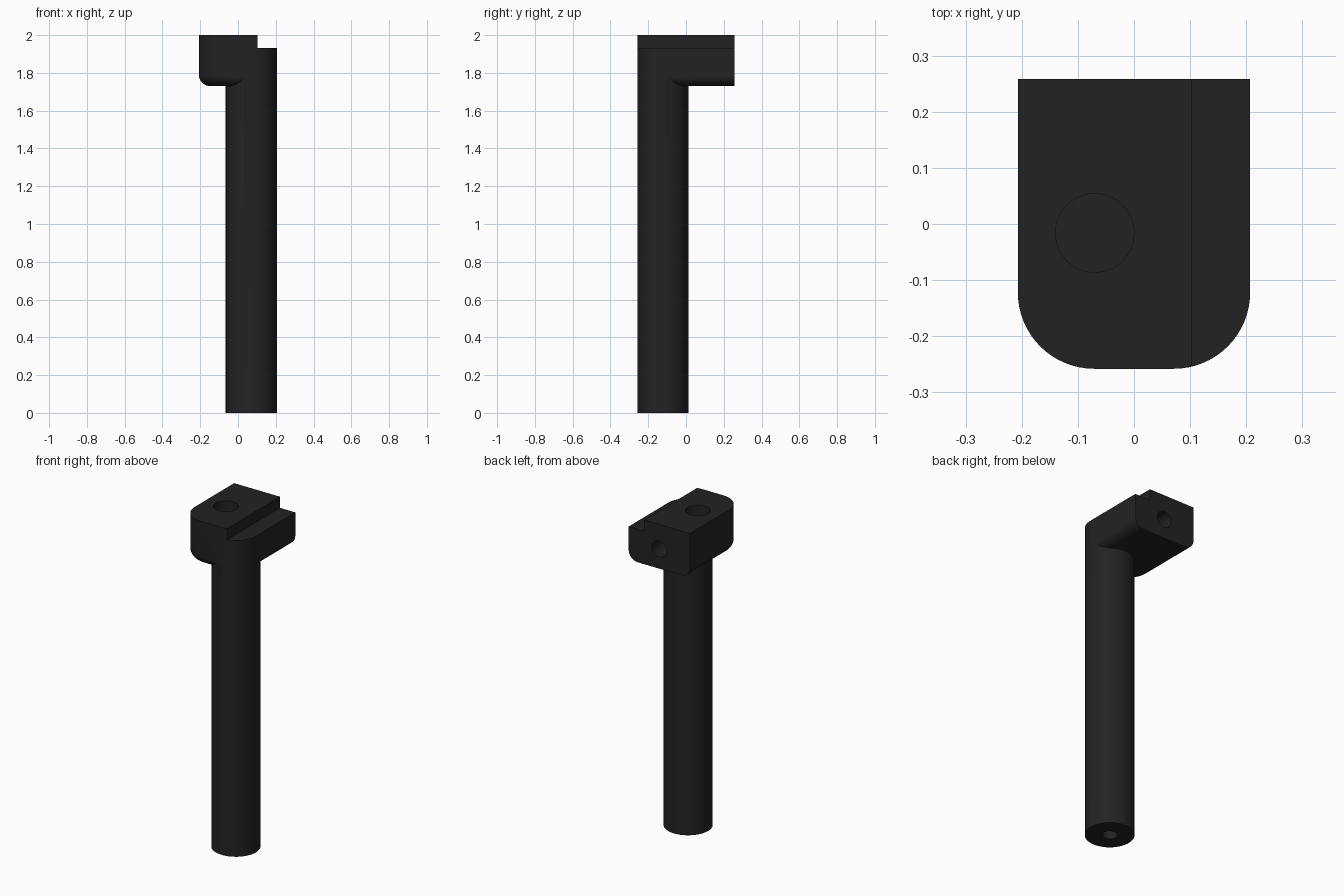
import bpy, bmesh, math

if "Cube" in bpy.data.objects:
    bpy.data.objects.remove(bpy.data.objects["Cube"])

HALF_X, FRONT, BACK = 0.207, -0.258, 0.258   # head outline
CORNER = 0.136                               # front corner radius = shaft radius
BOTTOM, TOP, FILLET = 1.73, 2.0, 0.06

black = bpy.data.materials.new("black")
black.diffuse_color = (0.0165, 0.0165, 0.0165, 1)
black.use_nodes = True
black.node_tree.nodes["Principled BSDF"].inputs["Base Color"].default_value = black.diffuse_color


def outline(inset):
    """U-shaped outline: round front corners, straight back edge."""
    r = CORNER - inset
    cx, cy = HALF_X - CORNER, FRONT + CORNER
    pts = [(HALF_X - inset, BACK), (-HALF_X + inset, BACK)]
    for x, start in ((-cx, 180), (cx, 270)):
        for i in range(17):
            a = math.radians(start + 90 * i / 16)
            pts.append((x + r * math.cos(a), cy + r * math.sin(a)))
    return pts


def make_head():
    # Outline rings stacked upwards, with a rounded lower edge
    bm = bmesh.new()
    levels = []
    for i in range(9):
        a = math.radians(90 * i / 8)
        levels.append((FILLET * (1 - math.sin(a)), BOTTOM + FILLET * (1 - math.cos(a))))
    levels.append((0, TOP))
    rings = [[bm.verts.new((x, y, z)) for x, y in outline(d)] for d, z in levels]
    for lo, hi in zip(rings, rings[1:]):
        for i in range(len(lo)):
            j = (i + 1) % len(lo)
            bm.faces.new((lo[i], lo[j], hi[j], hi[i]))
    bm.faces.new(rings[0][::-1])
    bm.faces.new(rings[-1])
    bmesh.ops.recalc_face_normals(bm, faces=bm.faces)
    mesh = bpy.data.meshes.new("bracket")
    bm.to_mesh(mesh)
    bm.free()
    obj = bpy.data.objects.new("bracket", mesh)
    bpy.context.collection.objects.link(obj)
    return obj


def cylinder(name, radius, depth, center, rot=(0, 0, 0), sides=48):
    bpy.ops.mesh.primitive_cylinder_add(vertices=sides, radius=radius, depth=depth,
                                        location=center, rotation=rot)
    bpy.context.object.name = name
    return bpy.context.object


def combine(target, other, operation):
    mod = target.modifiers.new(operation.lower(), 'BOOLEAN')
    mod.operation, mod.object, mod.solver = operation, other, 'EXACT'
    bpy.context.view_layer.objects.active = target
    bpy.ops.object.modifier_apply(modifier=mod.name)
    bpy.data.objects.remove(other)


head = make_head()

# Round shaft under the front right corner
combine(head, cylinder("shaft", CORNER, 1.9, (HALF_X - CORNER, FRONT + CORNER, 0.95), sides=64), 'UNION')

# Step along the top right edge
bpy.ops.mesh.primitive_cube_add(size=1, location=(0.303, 0, 2.032))
step = bpy.context.object
step.scale = (0.4, 1, 0.2)
bpy.context.view_layer.update()
combine(head, step, 'DIFFERENCE')

# Blind holes in the top, the back and the lower end of the shaft
combine(head, cylinder("top_hole", 0.07, 0.28, (-0.07, -0.016, TOP)), 'DIFFERENCE')
combine(head, cylinder("back_hole", 0.049, 0.3, (0, BACK, 1.85), (math.pi / 2, 0, 0)), 'DIFFERENCE')
combine(head, cylinder("shaft_hole", 0.042, 0.6, (HALF_X - CORNER, FRONT + CORNER, 0)), 'DIFFERENCE')

head.data.materials.clear()
head.data.materials.append(black)
for p in head.data.polygons:
    p.material_index = 0
bpy.ops.object.select_all(action='DESELECT')
head.select_set(True)
bpy.context.view_layer.objects.active = head
bpy.ops.object.shade_smooth_by_angle(angle=math.radians(30))
